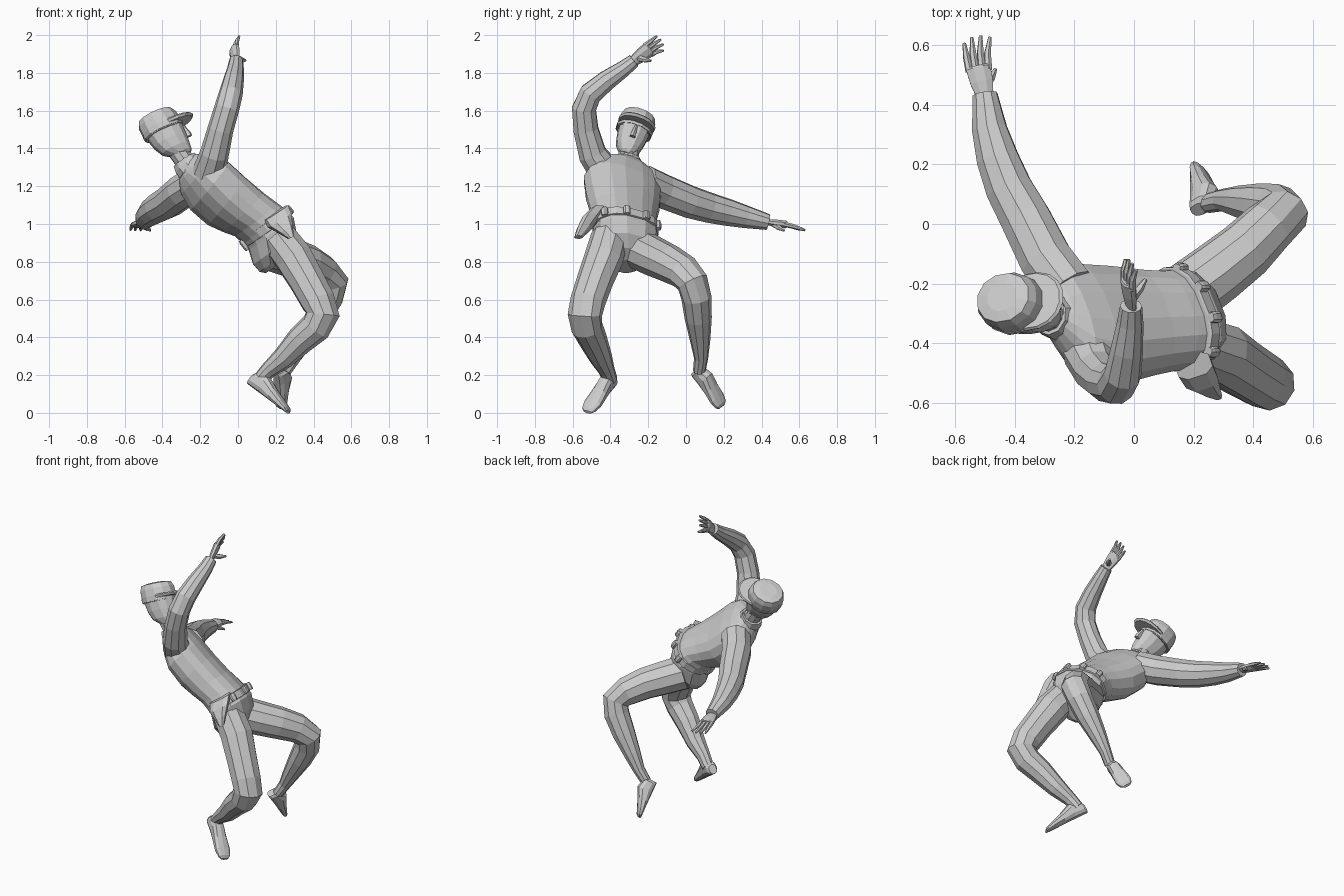
import bpy, bmesh, math
from mathutils import Vector as V


def loft(name, rings, n=12, p=0.85):
    """Skin rings of (centre, side half-vector, front half-vector); p < 1 squares the section."""
    bm = bmesh.new()
    loops = []
    for c, a, b in rings:
        loop = []
        for i in range(n):
            t = 2 * math.pi * (i + 0.5) / n
            ct, st = math.cos(t), math.sin(t)
            k, m = math.copysign(abs(ct) ** p, ct), math.copysign(abs(st) ** p, st)
            loop.append(bm.verts.new(V(c) + a * k + b * m))
        loops.append(loop)
    for l0, l1 in zip(loops, loops[1:]):
        for i in range(n):
            j = (i + 1) % n
            bm.faces.new((l0[i], l0[j], l1[j], l1[i]))
    bm.faces.new(loops[0][::-1])
    bm.faces.new(loops[-1])
    bmesh.ops.recalc_face_normals(bm, faces=bm.faces)
    me = bpy.data.meshes.new(name)
    bm.to_mesh(me)
    bm.free()
    ob = bpy.data.objects.new(name, me)
    bpy.context.collection.objects.link(ob)
    return ob


def tube(name, pts, n=10, side=None, flat=1.0):
    """Limb along points (x, y, z, radius); side fixes the wide direction, flat thins the other."""
    P = [V(q[:3]) for q in pts]
    rings = []
    s = V(side) if side else (P[1] - P[0]).orthogonal()
    for i, c in enumerate(P):
        t = (P[min(i + 1, len(P) - 1)] - P[max(i - 1, 0)]).normalized()
        s = (s - t * s.dot(t)).normalized()
        r = pts[i][3] * 1.04
        rings.append((c, s * r, t.cross(s) * r * flat))
    return loft(name, rings, n, 1.0)


# Body frames: right and front directions of pelvis, chest and head
PR, PF = V((.36, -.90, .24)), V((.72, .43, .54))
CR, CF = V((.33, -.87, .36)), V((.52, .49, .70))
HU, HF = V((-.42, .30, .86)).normalized(), V((.88, .15, .38)).normalized()
HR = HF.cross(HU)
PU = PR.cross(PF).normalized()

# Trousers seat and shirt
loft("trouser_seat", [
    ((.195, -.315, .775), PR * .05, PF * .06),
    ((.20, -.315, .81), PR * .11, PF * .105),
    ((.195, -.32, .87), PR * .16, PF * .135),
    ((.175, -.32, .95), PR * .175, PF * .135),
    ((.14, -.32, 1.0), PR * .17, PF * .125)])
loft("shirt", [
    ((.16, -.32, .97), PR * .174, PF * .132),
    ((.10, -.325, 1.02), PR * .174, PF * .128),
    ((.03, -.33, 1.06), (PR + CR) * .093, (PF + CF) * .065),
    ((-.06, -.335, 1.12), CR * .208, CF * .133),
    ((-.15, -.337, 1.20), CR * .22, CF * .13),
    ((-.215, -.325, 1.265), CR * .19, CF * .108),
    ((-.25, -.315, 1.295), CR * .12, CF * .085),
    ((-.275, -.308, 1.318), CR * .068, CF * .06)], 16)

# Neck and collar
tube("neck", [(-.25, -.31, 1.29, .053), (-.29, -.306, 1.345, .052), (-.335, -.30, 1.41, .053)])
tube("collar", [(-.25, -.312, 1.295, .08), (-.27, -.308, 1.315, .074),
                (-.285, -.304, 1.34, .066), (-.28, -.306, 1.33, .053)])

# Belt, snaps, pouch and holster
BC = V((.152, -.32, .985))
loft("belt", [(BC + PU * h, PR * w, PF * (w - .043))
              for h, w in ((-.024, .174), (-.022, .181), (.022, .181), (.024, .174))], 16)


def block(name, deg, w, h, d, drop=0.0):
    a = math.radians(deg)
    out = (PR * math.cos(a) + PF * math.sin(a)).normalized()
    c = BC + PR * (.187 * math.cos(a)) + PF * (.145 * math.sin(a)) - PU * drop
    tan = PU.cross(out)
    loft(name, [(c - PU * h, tan * w * .8, out * d * .8), (c - PU * h * .5, tan * w, out * d),
                (c + PU * h * .5, tan * w, out * d), (c + PU * h, tan * w * .8, out * d * .8)], 8, .7)


for k, deg in enumerate((32, 72, 108, 145)):
    block("belt_snap_%d" % k, deg, .02, .024, .016)
block("belt_pouch", 245, .03, .032, .016, .008)
HO, HT = V((.10, -.28, .02)).normalized(), V((.75, .25, .5)).normalized()
loft("holster", [((.20, -.475, 1.06), HT * .075, HO * .042),
                 ((.22, -.51, 1.02), HT * .07, HO * .05),
                 ((.25, -.54, .975), HT * .042, HO * .04),
                 ((.28, -.57, .93), HT * .016, HO * .022)], 8, .7)

# Head with nose
HC = V((-.40, -.268, 1.512))


def head_ring(h, w, d, f=0.0):
    return (HC + HU * h + HF * f, HR * w, HF * d)


loft("head", [head_ring(-.19, .025, .025, .055), head_ring(-.175, .044, .055, .035),
              head_ring(-.14, .064, .08, .015), head_ring(-.09, .077, .094, .005),
              head_ring(-.03, .085, .102), head_ring(.03, .082, .095)])
loft("nose", [head_ring(-.105, .017, .018, .106), head_ring(-.09, .015, .022, .104),
              head_ring(-.035, .008, .012, .098)], 6)

# Cap: crown, band and visor
loft("cap_crown", [head_ring(-.035, .095, .107, -.005), head_ring(.0, .099, .112, -.005),
                   head_ring(.045, .097, .11, -.008), head_ring(.075, .086, .096, -.01),
                   head_ring(.083, .05, .055, -.01)], 12, .95)
loft("cap_band", [head_ring(-.03, .099, .111, -.005), head_ring(-.008, .101, .114, -.005)], 12, .95)
loft("cap_visor", [head_ring(-.016, .098, .108, .058), head_ring(-.004, .102, .116, .062),
                   head_ring(.004, .096, .108, .06)], 16, .95)

# Sleeves
tube("right_arm", [(-.155, -.425, 1.27, .085), (-.125, -.495, 1.37, .074), (-.093, -.53, 1.50, .066),
                   (-.06, -.54, 1.61, .064), (-.038, -.505, 1.69, .061), (-.024, -.42, 1.76, .053),
                   (-.013, -.33, 1.822, .043), (-.01, -.275, 1.865, .036)])
tube("left_arm", [(-.22, -.22, 1.22, .09), (-.295, -.12, 1.173, .089), (-.365, .02, 1.117, .084),
                  (-.42, .12, 1.087, .078), (-.458, .22, 1.062, .07), (-.485, .32, 1.037, .058),
                  (-.50, .435, 1.01, .041)])


def hand(side, wrist, palm, tip, lat, thumb):
    """Flat palm, four spread fingers and a thumb."""
    wrist, palm, tip, lat, thumb = V(wrist), V(palm), V(tip), V(lat).normalized(), V(thumb)
    d = (palm - wrist).normalized()
    mid = (wrist + palm) / 2
    tube(side + "_palm", [(*(wrist - d * .02), .028), (*wrist, .03), (*mid, .04),
                          (*palm, .043), (*(palm + d * .006), .036)], 8, lat, .5)
    for k, (o, short) in enumerate(((-.032, .02), (-.011, .003), (.011, 0), (.032, .008))):
        base, end = palm - d * .01 + lat * o, tip + lat * o * 1.4 - d * short
        knuckle = base.lerp(end, .5) + (d - (end - base).normalized()) * .02
        tube("%s_finger_%d" % (side, k), [(*base, .013), (*knuckle, .0115), (*end, .006)], 6)
    base = wrist.lerp(palm, .25)
    tube(side + "_thumb", [(*base, .018), (*(base.lerp(thumb, .6) + d * -.004), .014), (*thumb, .006)], 6)


hand("right", (-.01, -.275, 1.865), (-.02, -.195, 1.925), (-.012, -.125, 1.965), (.4, -.5, .75),
     (.04, -.185, 1.865))
hand("left", (-.50, .43, 1.01), (-.523, .525, .998), (-.53, .63, .967), (1, .1, 0), (-.465, .52, .965))

# Trouser legs
tube("right_leg", [(.21, -.405, .93, .095), (.295, -.435, .82, .10), (.365, -.482, .70, .093),
                   (.425, -.52, .59, .09), (.45, -.535, .52, .088), (.412, -.525, .455, .081),
                   (.33, -.492, .385, .073), (.24, -.45, .29, .058), (.16, -.42, .225, .042),
                   (.115, -.40, .175, .037)])
tube("left_leg", [(.18, -.235, .86, .105), (.275, -.165, .825, .102), (.37, -.09, .79, .097),
                  (.45, -.01, .745, .088), (.502, .035, .69, .082), (.48, .055, .61, .077),
                  (.42, .065, .50, .069), (.35, .075, .385, .052), (.295, .08, .29, .036),
                  (.25, .07, .22, .032)])


def shoe(name, ankle, heel, toe):
    """Wedge-shaped shoe, high at the ankle and thin at the toe."""
    ankle, heel, toe = V(ankle), V(heel), V(toe)
    d = toe - heel
    up = ankle - heel
    up = (up - d * up.dot(d) / d.length_squared).normalized()
    side = d.cross(up).normalized()
    rings = [(heel + d * t + up * h / 2, side * w, up * h / 2)
             for t, h, w in ((0, .06, .024), (.06, .085, .036), (.3, .10, .04), (.55, .07, .045),
                             (.8, .045, .05), (.95, .03, .04), (1, .016, .024))]
    loft(name, rings, 10, .8)


shoe("right_shoe", (.155, -.42, .215), (.052, -.382, .152), (.26, -.52, -.002))
shoe("left_shoe", (.295, .08, .29), (.195, .035, .21), (.21, .185, .028))
